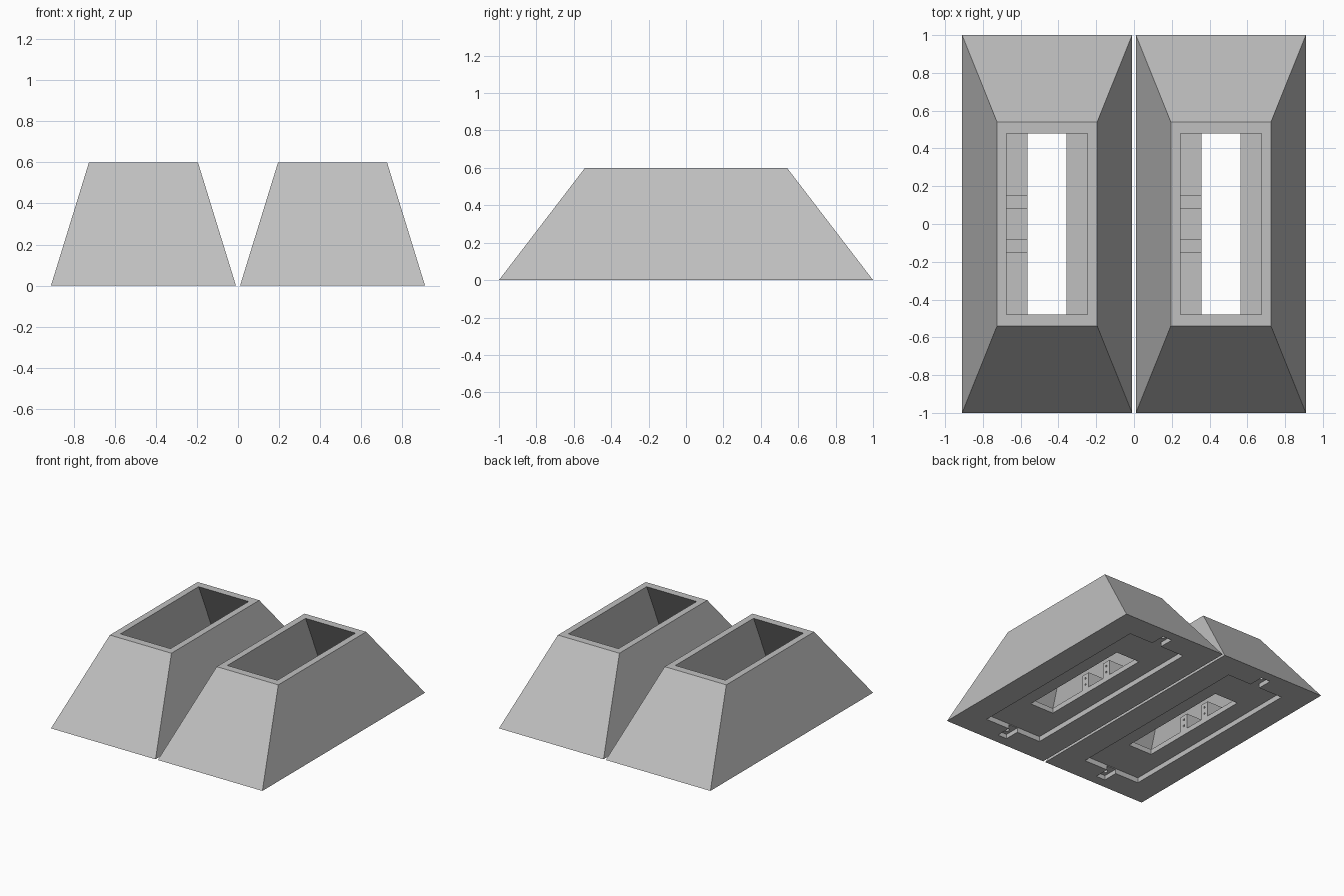
import bpy, bmesh, math
from mathutils import Matrix, Vector

if "Cube" in bpy.data.objects:
    bpy.data.objects.remove(bpy.data.objects["Cube"])

grey = bpy.data.materials.new("concrete_grey")
grey.diffuse_color = (0.53, 0.53, 0.53, 1)
grey.use_nodes = True
grey.node_tree.nodes["Principled BSDF"].inputs["Base Color"].default_value = grey.diffuse_color


def make_object(name, bm):
    bmesh.ops.recalc_face_normals(bm, faces=bm.faces)
    mesh = bpy.data.meshes.new(name)
    bm.to_mesh(mesh)
    bm.free()
    mesh.materials.append(grey)
    obj = bpy.data.objects.new(name, mesh)
    bpy.context.collection.objects.link(obj)
    return obj


def frustum(name, z0, hx0, hy0, z1, hx1, hy1, centre=(0, 0)):
    """Rectangular block with half sizes given at the bottom and the top."""
    bm = bmesh.new()
    bmesh.ops.create_cube(bm, size=2)
    for v in bm.verts:
        hx, hy, z = (hx1, hy1, z1) if v.co.z > 0 else (hx0, hy0, z0)
        v.co = Vector((centre[0] + v.co.x * hx, centre[1] + v.co.y * hy, z))
    return make_object(name, bm)


def box(name, hx, hy, z0, z1, centre=(0, 0)):
    return frustum(name, z0, hx, hy, z1, hx, hy, centre)


def cylinder(name, radius, depth, centre, along_x=False):
    bm = bmesh.new()
    turn = Matrix.Rotation(math.pi / 2, 4, 'Y') if along_x else Matrix()
    bmesh.ops.create_cone(bm, cap_ends=True, segments=12, radius1=radius,
                          radius2=radius, depth=depth,
                          matrix=Matrix.Translation(centre) @ turn)
    return make_object(name, bm)


def cut(target, cutters):
    bpy.context.view_layer.objects.active = target
    for c in cutters:
        mod = target.modifiers.new("cut", 'BOOLEAN')
        mod.operation = 'DIFFERENCE'
        mod.solver = 'EXACT'
        mod.object = c
        bpy.ops.object.modifier_apply(modifier=mod.name)
        bpy.data.objects.remove(c)


TOP, FLOOR, RECESS = 0.6, 0.08, 0.04
SX, SY = 0.185 / TOP, 0.46 / TOP      # wall slopes


def cavity_half(z):
    return 0.215 + SX * (TOP - z), 0.48 + SY * (TOP - z)


# Tapered shell with a parallel-walled cavity and a slot through the floor
shell = frustum("block_shell", 0, 0.45, 1.0, TOP, 0.265, 0.54)
cutters = [
    frustum("cavity_cutter", FLOOR, *cavity_half(FLOOR), 0.65, *cavity_half(0.65)),
    box("recess_cutter", 0.247, 0.8, -0.1, RECESS),
    box("slot_cutter", 0.103, 0.48, 0.02, 0.12),
]
# Fixing notches at both ends of the underside recess, each with a small hole
for s in (-1, 1):
    cutters.append(box("notch_cutter", 0.04, 0.075, -0.1, RECESS - 0.005, (0, s * 0.845)))
    cutters.append(cylinder("hole_cutter", 0.018, 0.05, (0, s * 0.87, 0.04)))
cut(shell, cutters)

# Support fins between the slot edge and one side wall, with screw holes
fins = []
FIN_TOP = 0.2
for s in (-1, 1):
    bm = bmesh.new()
    profile = [(-0.103, FLOOR), (-0.103, FIN_TOP),
               (-cavity_half(FIN_TOP)[0], FIN_TOP), (-cavity_half(FLOOR)[0], FLOOR)]
    face = bm.faces.new([bm.verts.new((x, s * 0.115 - 0.035, z)) for x, z in profile])
    ext = bmesh.ops.extrude_face_region(bm, geom=[face])["geom"]
    bmesh.ops.translate(bm, vec=(0, 0.07, 0),
                        verts=[g for g in ext if isinstance(g, bmesh.types.BMVert)])
    fin = make_object("support_fin", bm)
    cut(fin, [cylinder("screw_cutter", 0.008, 0.1, (-0.11, s * 0.115, z), True)
              for z in (0.115, 0.165)])
    fins.append(fin)

# Second identical block alongside
for part in [shell] + fins:
    twin = part.copy()
    bpy.context.collection.objects.link(twin)
    part.location.x = 0.46
    twin.location.x = -0.46
